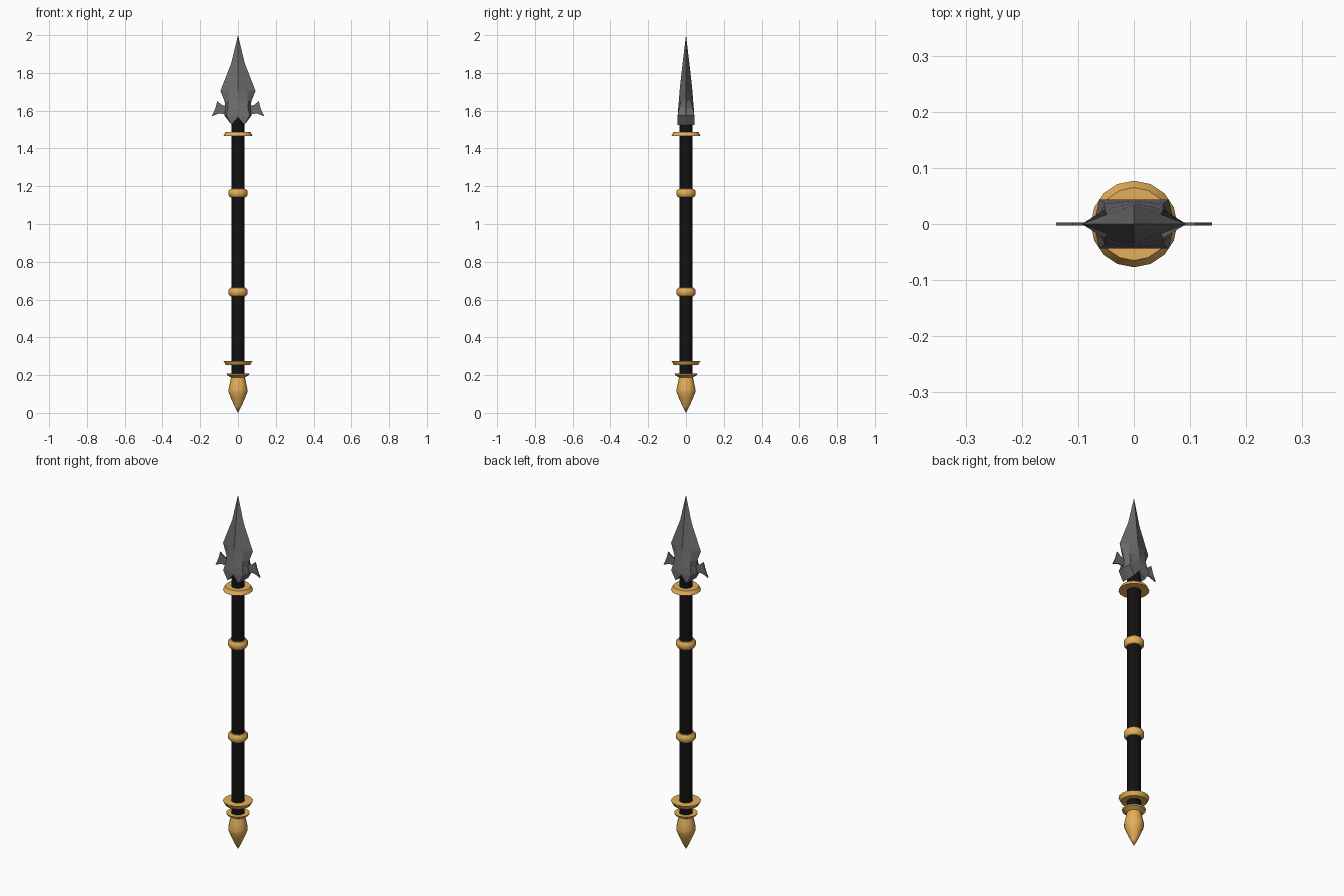
import bpy, bmesh, math

if "Cube" in bpy.data.objects:
    bpy.data.objects.remove(bpy.data.objects["Cube"])


def material(name, rgb):
    m = bpy.data.materials.new(name)
    m.diffuse_color = (*rgb, 1)
    m.use_nodes = True
    m.node_tree.nodes["Principled BSDF"].inputs["Base Color"].default_value = m.diffuse_color
    return m


GOLD = material("gold", (0.78, 0.43, 0.10))
BLACK = material("black", (0.006, 0.006, 0.006))
STEEL = material("steel", (0.15, 0.15, 0.15))


def finish(name, bm, mat, angle=None):
    bmesh.ops.remove_doubles(bm, verts=bm.verts, dist=1e-5)
    bmesh.ops.recalc_face_normals(bm, faces=bm.faces)
    me = bpy.data.meshes.new(name)
    bm.to_mesh(me)
    bm.free()
    me.materials.append(mat)
    ob = bpy.data.objects.new(name, me)
    bpy.context.collection.objects.link(ob)
    if angle:
        bpy.context.view_layer.objects.active = ob
        ob.select_set(True)
        bpy.ops.object.shade_smooth_by_angle(angle=math.radians(angle))
        ob.select_set(False)
    return ob


def lathe(name, profile, mat, sides=16, angle=40):
    """Turn an (r, z) profile about the z axis."""
    bm = bmesh.new()
    vs = [bm.verts.new((r, 0, z)) for r, z in profile]
    es = [bm.edges.new(p) for p in zip(vs, vs[1:])]
    bmesh.ops.spin(bm, geom=vs + es, cent=(0, 0, 0), axis=(0, 0, 1),
                   angle=math.tau, steps=sides, use_duplicate=False)
    return finish(name, bm, mat, angle)


# Shaft
lathe("shaft", [(0, 0.19), (0.035, 0.19), (0.035, 1.60), (0, 1.60)], BLACK)

# Flared discs near both ends, mirrored about the shaft
for name, z, d in (("upper_disc", 1.466, 1), ("lower_disc", 0.276, -1)):
    lathe(name, [(0.03, z), (0.077, z), (0.065, z + 0.022 * d),
                 (0.03, z + 0.022 * d)], GOLD)

# Rounded grip rings
for name, z in (("upper_ring", 1.164), ("lower_ring", 0.640)):
    lathe(name, [(0.03, z - 0.024), (0.042, z - 0.022), (0.051, z - 0.010),
                 (0.051, z + 0.010), (0.042, z + 0.022), (0.03, z + 0.024)], GOLD)

# Pointed pommel
lathe("pommel", [(0, 0), (0.018, 0.035), (0.036, 0.075), (0.049, 0.108), (0.050, 0.125),
                 (0.044, 0.155), (0.037, 0.188), (0.058, 0.200), (0.060, 0.208),
                 (0, 0.208)], GOLD)

# Blade: rows of (z, edge x, mid x, mid y, ridge y), swept from tip to shoulder
rows = [(1.85, 0.036, 0.018, 0.009, 0.018),
        (1.705, 0.093, 0.048, 0.017, 0.034),
        (1.65, 0.071, 0.052, 0.026, 0.038),
        (1.615, 0.066, 0.052, 0.036, 0.041),
        (1.575, 0.072, 0.062, 0.044, 0.044)]
bm = bmesh.new()
for sx in (-1, 1):
    for sy in (-1, 1):
        grid = [[bm.verts.new(c) for c in ((sx * e, 0, z), (sx * m, sy * my, z), (0, sy * r, z))]
                for z, e, m, my, r in rows]
        tip = bm.verts.new((0, 0, 2))
        for a, b in zip(grid[0], grid[0][1:]):
            bm.faces.new((tip, a, b))
        for up, lo in zip(grid, grid[1:]):
            for i in range(2):
                bm.faces.new((up[i], up[i + 1], lo[i + 1], lo[i]))
        # notched base
        edge, mid, ridge = grid[-1]
        foot = bm.verts.new((sx * 0.034, sy * 0.044, 1.525))
        foot_in = bm.verts.new((sx * 0.034, 0, 1.525))
        notch = bm.verts.new((0, sy * 0.044, 1.565))
        notch_in = bm.verts.new((0, 0, 1.565))
        bm.faces.new((mid, ridge, notch, foot))
        bm.faces.new((edge, mid, foot, foot_in))
        bm.faces.new((foot, notch, notch_in, foot_in))
finish("blade", bm, STEEL)

# Thin side barbs
outline = [(0.055, 1.622), (0.085, 1.630), (0.110, 1.650), (0.120, 1.612),
           (0.139, 1.570), (0.100, 1.585), (0.055, 1.580)]
for name, s in (("left_barb", -1), ("right_barb", 1)):
    bm = bmesh.new()
    face = bm.faces.new([bm.verts.new((s * x, -0.003, z)) for x, z in outline])
    ext = bmesh.ops.extrude_face_region(bm, geom=[face], use_keep_orig=True)
    bmesh.ops.translate(bm, vec=(0, 0.006, 0),
                        verts=[g for g in ext["geom"] if isinstance(g, bmesh.types.BMVert)])
    finish(name, bm, STEEL)
